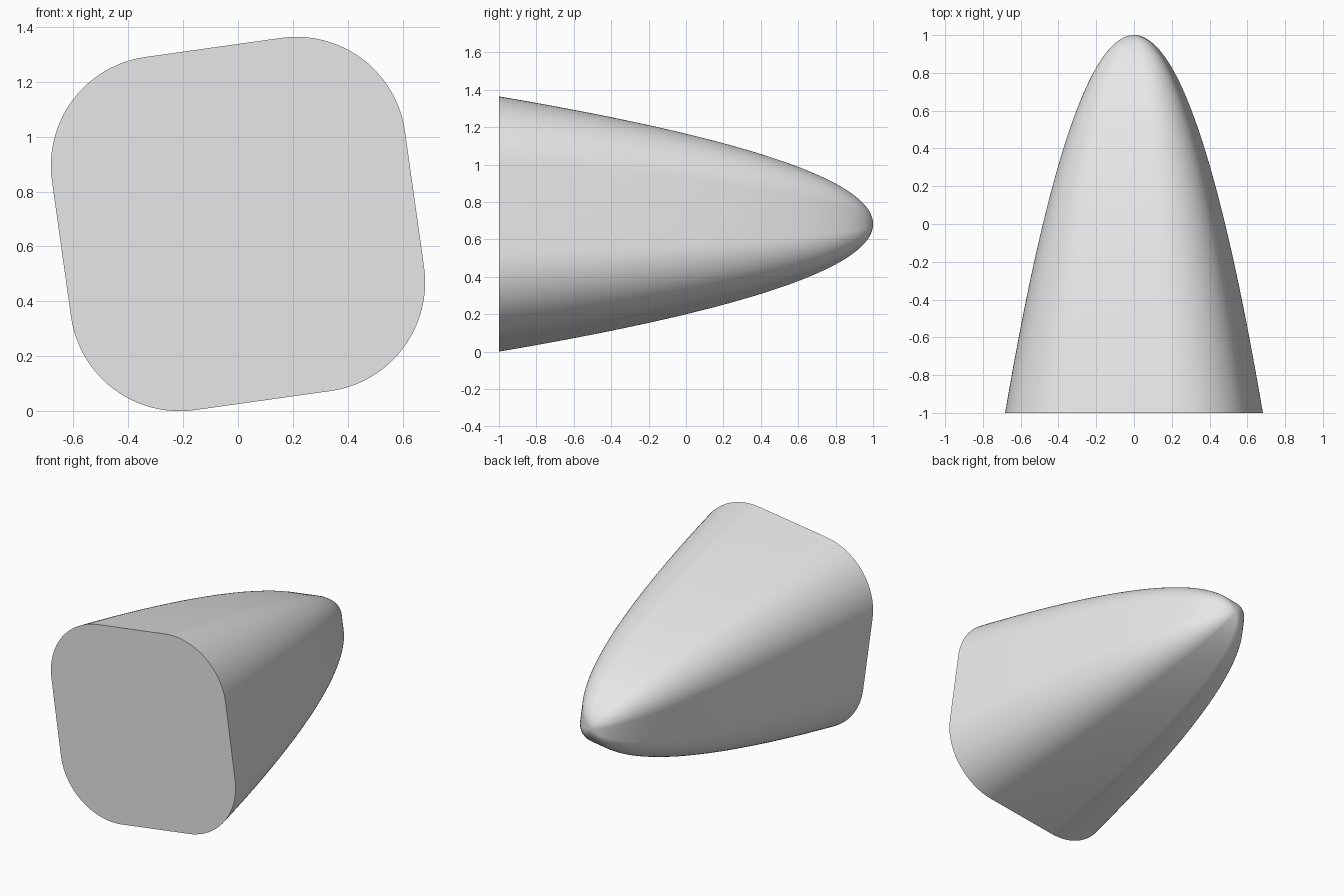
import bpy, bmesh, math

old = bpy.data.objects.get("Cube")
if old:
    bpy.data.objects.remove(old, do_unlink=True)

HALF, RADIUS, TILT = 0.65, 0.40, math.radians(8)
CENTRE_Z = 0.682
CORNER_STEPS, RINGS = 24, 48

# Plain grey surface
grey = bpy.data.materials.new("light grey")
grey.use_nodes = True
colour = (0.8, 0.8, 0.8, 1)
grey.diffuse_color = colour
grey.node_tree.nodes["Principled BSDF"].inputs["Base Color"].default_value = colour


def rounded_square():
    """Tilted square outline with round corners, as (x, z) pairs."""
    points = []
    for corner in range(4):
        middle = math.pi / 4 + corner * math.pi / 2
        reach = (HALF - RADIUS) * math.sqrt(2)
        for i in range(CORNER_STEPS + 1):
            a = corner * math.pi / 2 + i / CORNER_STEPS * math.pi / 2
            points.append((reach * math.cos(middle + TILT) + RADIUS * math.cos(a + TILT),
                           reach * math.sin(middle + TILT) + RADIUS * math.sin(a + TILT)))
    return points


# Body: the outline shrinks along a parabola to a blunt tip at the back
outline = rounded_square()
bm = bmesh.new()
rings = []
for i in range(1, RINGS + 1):
    s = i / RINGS
    rings.append([bm.verts.new((x * s, 1 - 2 * s * s, CENTRE_Z + z * s)) for x, z in outline])
tip = bm.verts.new((0, 1, CENTRE_Z))
count = len(outline)
for j in range(count):
    k = (j + 1) % count
    bm.faces.new((tip, rings[0][j], rings[0][k]))
    for a, b in zip(rings, rings[1:]):
        bm.faces.new((a[j], b[j], b[k], a[k]))

# Flat front cap
bm.faces.new(rings[-1])
bmesh.ops.recalc_face_normals(bm, faces=bm.faces)

mesh = bpy.data.meshes.new("nose_cone")
bm.to_mesh(mesh)
bm.free()
mesh.materials.append(grey)
cone = bpy.data.objects.new("nose_cone", mesh)
bpy.context.collection.objects.link(cone)
bpy.context.view_layer.objects.active = cone
cone.select_set(True)
bpy.ops.object.shade_smooth_by_angle(angle=math.radians(40))
